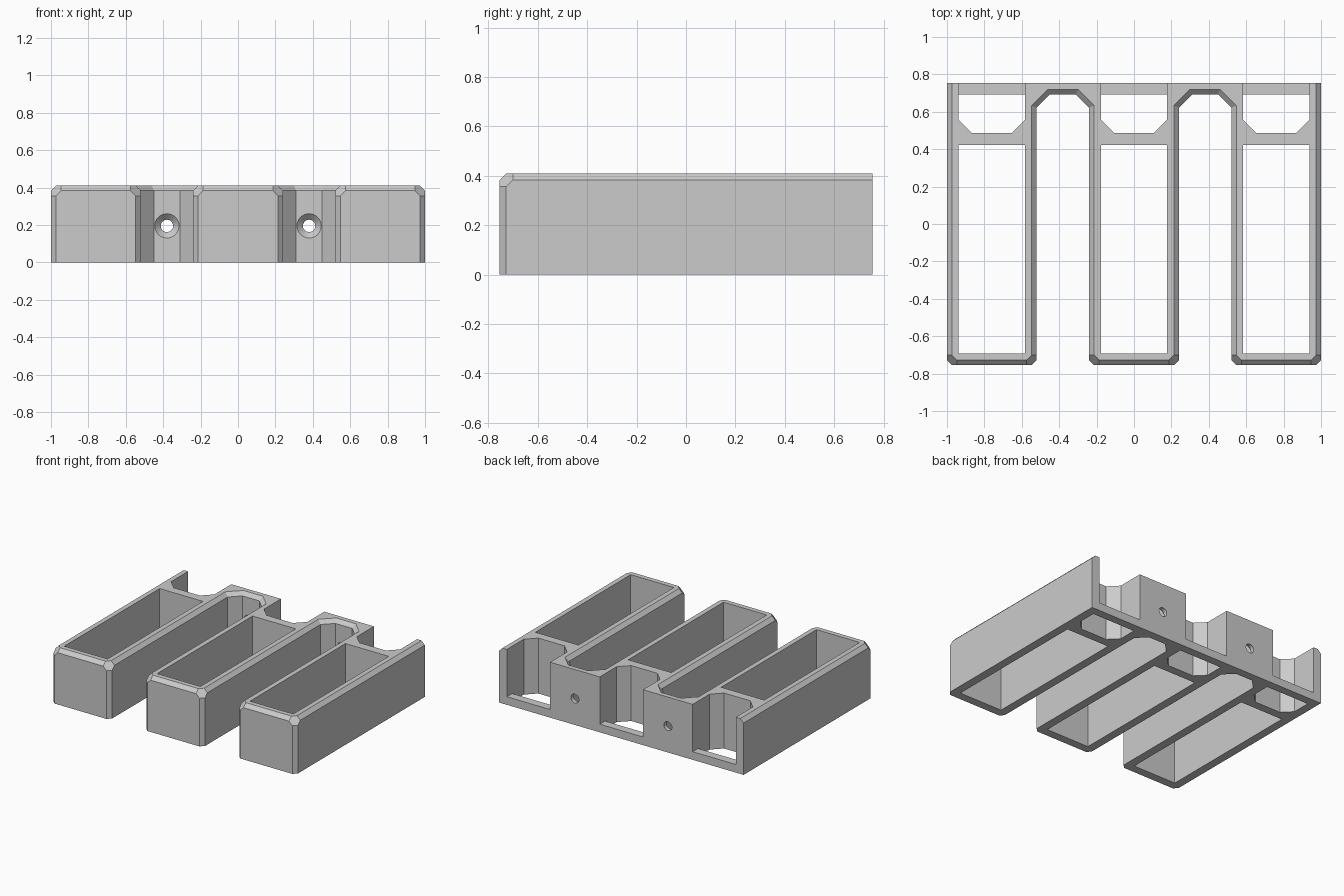
import bpy, bmesh, math
from mathutils import Matrix

if "Cube" in bpy.data.objects:
    bpy.data.objects.remove(bpy.data.objects["Cube"])

HEIGHT, C = 0.41, 0.027            # rack height and edge chamfer
FRONT, BACK = -0.755, 0.755
FINGERS = [(-1.0, -0.52), (-0.24, 0.24), (0.52, 1.0)]
WALL = 0.063

grey = bpy.data.materials.new("grey_plastic")
grey.use_nodes = True
grey.diffuse_color = (0.6, 0.6, 0.6, 1)
grey.node_tree.nodes["Principled BSDF"].inputs["Base Color"].default_value = (0.6, 0.6, 0.6, 1)


def make_object(name, bm):
    bmesh.ops.recalc_face_normals(bm, faces=bm.faces)
    mesh = bpy.data.meshes.new(name)
    bm.to_mesh(mesh)
    bm.free()
    mesh.materials.append(grey)
    obj = bpy.data.objects.new(name, mesh)
    bpy.context.collection.objects.link(obj)
    return obj


def loft(bm, rings):
    """Join rings of equal length and cap both ends."""
    loops = [[bm.verts.new(p) for p in ring] for ring in rings]
    for a, b in zip(loops, loops[1:]):
        for i in range(len(a)):
            j = (i + 1) % len(a)
            bm.faces.new((a[i], a[j], b[j], b[i]))
    bm.faces.new(loops[0])
    bm.faces.new(loops[-1])


def outline(inset, corner, z):
    """Comb outline: three fingers, with slots that have angled back corners."""
    pts = []
    t = inset * math.tan(math.radians(22.5))
    for n, (x0, x1) in enumerate(FINGERS):
        a, b, f = x0 + inset, x1 - inset, FRONT + inset
        pts += [(a, f + corner), (a + corner, f), (b - corner, f), (b, f + corner)]
        if n < 2:
            nxt = FINGERS[n + 1][0]
            y0, y1 = 0.622 + t, 0.693 + inset
            pts += [(b, y0), (x1 + 0.071 - t, y1),
                    (nxt - 0.071 + t, y1), (nxt + inset, y0)]
    pts += [(1.0 - inset, BACK), (-1.0 + inset, BACK)]
    return [(x, y, z) for x, y in pts]


# Comb-shaped body with chamfered upper edges and faceted corners
bm = bmesh.new()
loft(bm, [outline(0, C, 0), outline(0, C, HEIGHT - 2 * C),
          outline(0, 2 * C, HEIGHT - C), outline(C, C, HEIGHT)])
rack = make_object("rack_body", bm)
cutters = []

for x0, x1 in FINGERS:
    a, b = x0 + WALL, x1 - WALL
    # Open pocket through each finger
    bm = bmesh.new()
    loft(bm, [[(a, -0.692, z), (b, -0.692, z), (b, 0.423, z), (a, 0.423, z)]
              for z in (-0.1, 0.6)])
    cutters.append(make_object("pocket_cutter", bm))
    # Rear bay that leaves a low lip along the back
    profile = [(0.487, -0.1), (0.693, -0.1), (0.693, 0.06),
               (0.9, 0.06), (0.9, 0.6), (0.487, 0.6)]
    bm = bmesh.new()
    loft(bm, [[(x, y, z) for y, z in profile] for x in (a, b)])
    corners = [e for e in bm.edges if all(v.co.y < 0.5 for v in e.verts)
               and abs(e.verts[0].co.x - e.verts[1].co.x) < 0.01]
    bmesh.ops.bevel(bm, geom=corners, offset=0.07, segments=1, affect='EDGES')
    cutters.append(make_object("bay_cutter", bm))

# Countersunk screw holes at the back of the slots
for x in (-0.38, 0.38):
    bm = bmesh.new()
    steps = [(0.065, 0.6), (0.065, 0.693), (0.033, 0.725), (0.033, 0.9)]
    angles = [math.tau * i / 32 for i in range(32)]
    loft(bm, [[(x + r * math.cos(t), y, 0.195 + r * math.sin(t)) for t in angles]
              for r, y in steps])
    cutters.append(make_object("screw_hole_cutter", bm))

bpy.context.view_layer.objects.active = rack
for cutter in cutters:
    mod = rack.modifiers.new("cut", 'BOOLEAN')
    mod.operation, mod.solver, mod.object = 'DIFFERENCE', 'EXACT', cutter
    bpy.ops.object.modifier_apply(modifier=mod.name)
    bpy.data.objects.remove(cutter)

# Flat faces with smooth round holes
rack.select_set(True)
bpy.ops.object.shade_smooth_by_angle(angle=math.radians(20))
